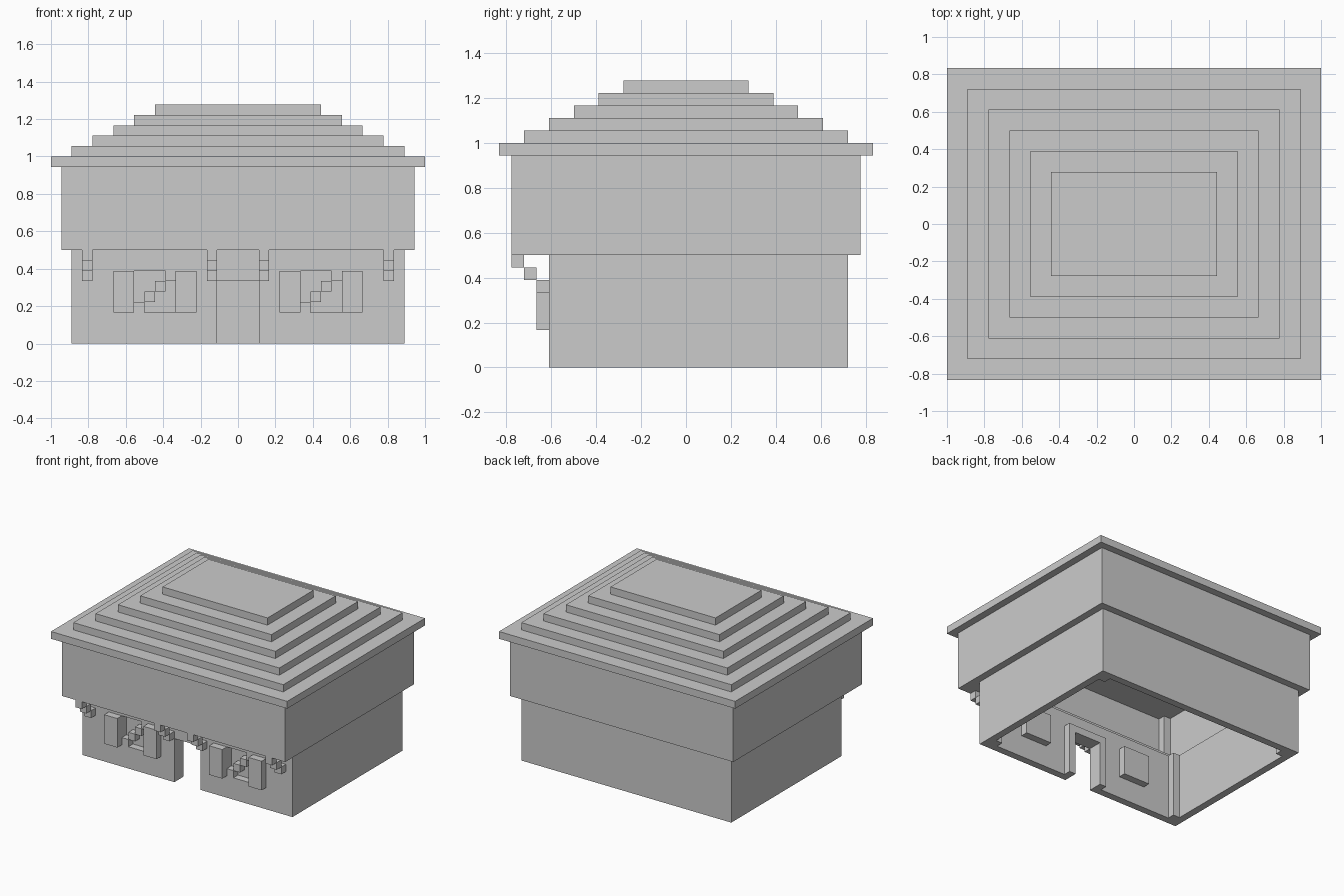
import bpy

if "Cube" in bpy.data.objects:
    bpy.data.objects.remove(bpy.data.objects["Cube"])

U = 1 / 18  # block grid size; all coordinates below are in blocks


def box(name, x0, x1, y0, y1, z0, z1):
    bpy.ops.mesh.primitive_cube_add(size=1)
    ob = bpy.context.object
    ob.name = name
    lo, hi = (x0, y0, z0), (x1, y1, z1)
    for v in ob.data.vertices:
        v.co = [(hi[i] if v.co[i] > 0 else lo[i]) * U for i in range(3)]
    return ob


def cut(target, *dims):
    cutter = box("cutter", *dims)
    mod = target.modifiers.new("cut", 'BOOLEAN')
    mod.operation = 'DIFFERENCE'
    mod.solver = 'EXACT'
    mod.object = cutter
    bpy.ops.object.select_all(action='DESELECT')
    bpy.context.view_layer.objects.active = target
    target.select_set(True)
    bpy.ops.object.modifier_apply(modifier=mod.name)
    bpy.data.objects.remove(cutter, do_unlink=True)


# Ground floor: hollow, open below, with doorway and window holes
lower = box("lower_walls", -16, 16, -11, 13, 0, 9)
cut(lower, -15, 15, -10, 12, -1, 10)
cut(lower, -2, 2, -12, -9.5, -1, 6)
for x in (-10, 6):
    cut(lower, x, x + 4, -12, -9.5, 3, 7)

# Upper floor: hollow, with a floor under the front overhang
upper = box("upper_walls", -17, 17, -14, 14, 9, 17)
cut(upper, -16, 16, -11, 13, 8, 16)
cut(upper, -16, 16, -13, -10, 10, 16)

# Stepped roof
for i in range(6):
    hx, hy = 18 - 2 * i, 15 - 2 * i
    box("roof_step", -hx, hx, -hy, hy, 17 + i, 18 + i)

# Inner corner posts on both floors
for x in (-15, 14):
    for y in (-10, 11):
        box("lower_corner_post", x, x + 1, y, y + 1, 0, 9)
for x in (-16, 15):
    box("upper_front_post", x, x + 1, -13, -12, 10, 16)
    box("upper_back_post", x, x + 1, 12, 13, 9, 16)

# Door frame inside the front wall
frame = box("door_frame", -3, 3, -10, -9, 0, 7)
cut(frame, -2, 2, -11, -8, -1, 6)

# Windows: recessed pane, diagonal glint flush with the wall, two shutters
for x in (-10, 6):
    box("window_pane", x, x + 4, -10, -9, 3, 7)
    for i in range(4):
        box("window_glint", x + i, x + i + 1, -11, -10, 3 + i, 4 + i)
    for sx in (x - 2, x + 4):
        box("shutter", sx, sx + 2, -12, -11, 3, 7)

# Stepped brackets under the overhang
for x in (-15, -3, 2, 14):
    for i in range(3):
        box("bracket_step", x, x + 1, -14 + i, -13 + i, 8 - i, 9 - i)
